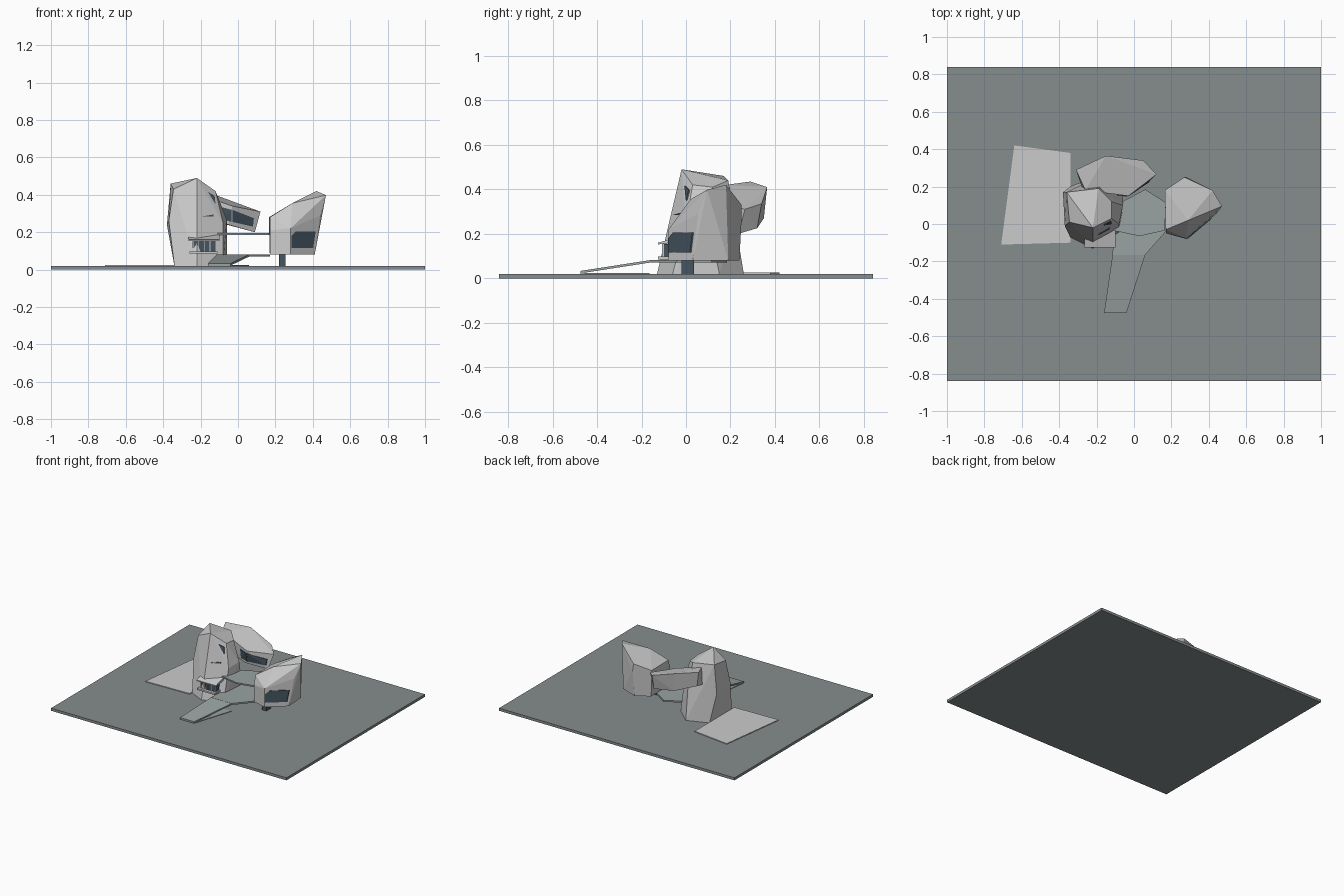
import bpy, bmesh
from math import radians
from mathutils import Vector
from mathutils.bvhtree import BVHTree


def material(name, rgb):
    m = bpy.data.materials.new(name)
    m.diffuse_color = (*rgb, 1)
    return m


SLAB = material("ground_grey", (0.24, 0.27, 0.27))
DECK = material("deck_grey", (0.32, 0.36, 0.36))
PALE = material("pale_stone", (0.55, 0.58, 0.58))
SHELL = material("shell_grey", (0.55, 0.55, 0.55))
GLASS = material("dark_glass", (0.06, 0.09, 0.12))


def hull(name, pts, mat):
    """Faceted solid around a set of corner points."""
    bm = bmesh.new()
    for p in pts:
        bm.verts.new(p)
    r = bmesh.ops.convex_hull(bm, input=bm.verts[:])
    inside = [v for v in bm.verts if not v.link_faces]
    bmesh.ops.delete(bm, geom=inside, context='VERTS')
    bmesh.ops.dissolve_limit(bm, angle_limit=radians(4), verts=bm.verts[:], edges=bm.edges[:])
    bmesh.ops.recalc_face_normals(bm, faces=bm.faces[:])
    me = bpy.data.meshes.new(name)
    bm.to_mesh(me)
    bm.free()
    ob = bpy.data.objects.new(name, me)
    bpy.context.collection.objects.link(ob)
    me.materials.append(mat)
    return ob


def plate(name, outline, z0, z1, mat):
    return hull(name, [(x, y, z) for x, y in outline for z in (z0, z1)], mat)


def box(name, x, y, z, mat):
    return hull(name, [(a, b, c) for a in x for b in y for c in z], mat)


def front_panel(name, target, xz, mat=GLASS):
    """Thin panel laid on the front of a solid, outlined in the front view."""
    bm = bmesh.new()
    bm.from_mesh(target.data)
    tree = BVHTree.FromBMesh(bm)
    bm.free()
    pts = []
    for x, z in xz:
        hit = tree.ray_cast(Vector((x, -2, z)), Vector((0, 1, 0)))[0]
        if hit:
            pts += [(x, hit.y - 0.006, z), (x, hit.y + 0.006, z)]
    return hull(name, pts, mat)


# Site slab, paved patch and ramp landing
box("ground_slab", (-1, 1), (-0.84, 0.84), (0, 0.02), SLAB)
plate("paved_patch", [(-0.64, 0.42), (-0.34, 0.38), (-0.34, -0.10), (-0.71, -0.11)],
      0.019, 0.026, PALE)
ramp_plan = [(-0.115, -0.165), (0.06, -0.165), (-0.04, -0.475), (-0.16, -0.475)]
plate("ramp_landing", ramp_plan, 0.019, 0.024, DECK)

# Raised deck, its ramp and its open canopy
plate("deck", [(-0.115, -0.165), (0.06, -0.165), (0.17, -0.04), (0.17, 0.115),
               (0.06, 0.185), (-0.1, 0.1)], 0.07, 0.082, DECK)
hull("ramp", [(x, y, z + d) for (x, y), z in zip(ramp_plan, (0.07, 0.07, 0.022, 0.022))
              for d in (0, 0.011)], DECK)
plate("canopy", [(-0.11, -0.035), (0.03, -0.065), (0.165, -0.035), (0.17, 0.115),
                 (0.06, 0.185), (-0.1, 0.1)], 0.185, 0.196, DECK)

# Left tower
tower = hull("tower", [
    (-0.34, -0.07, 0.02), (-0.37, -0.01, 0.26), (-0.345, 0.01, 0.43),
    (-0.22, -0.13, 0.02), (-0.22, -0.09, 0.2), (-0.22, -0.02, 0.49),
    (-0.08, -0.06, 0.02), (-0.08, 0.0, 0.25), (-0.12, 0.03, 0.42),
    (-0.06, 0.15, 0.02), (-0.06, 0.1, 0.27), (-0.12, 0.12, 0.41),
    (-0.18, 0.26, 0.02), (-0.17, 0.22, 0.25), (-0.19, 0.19, 0.44),
    (-0.34, 0.2, 0.02), (-0.38, 0.17, 0.24), (-0.36, 0.17, 0.46)], SHELL)
front_panel("tower_upper_slit", tower, [(-0.16, 0.415), (-0.125, 0.395), (-0.12, 0.35)])
front_panel("tower_lower_slit", tower, [(-0.19, 0.285), (-0.13, 0.295), (-0.13, 0.283)])

# Glazed bay on the front of the tower
box("bay_floor", (-0.26, -0.11), (-0.125, -0.02), (0.085, 0.097), SHELL)
box("bay_glass", (-0.24, -0.12), (-0.102, -0.02), (0.097, 0.155), GLASS)
hull("bay_roof", [(x, y, z) for x in (-0.265, -0.1)
                  for y, z in ((-0.125, 0.152), (-0.125, 0.16), (-0.03, 0.165), (-0.03, 0.188))], SHELL)
for i in range(5):
    x = -0.24 + i * 0.03
    box(f"bay_mullion_{i + 1}", (x - 0.002, x + 0.002), (-0.107, -0.1), (0.097, 0.156), SHELL)

# Back pod leaning out behind the tower
back_pod = hull("back_pod", [
    (-0.31, 0.29, 0.435), (-0.15, 0.365, 0.41), (0.05, 0.34, 0.335),
    (0.12, 0.265, 0.31), (-0.03, 0.15, 0.34), (-0.26, 0.18, 0.42),
    (-0.28, 0.2, 0.30), (-0.05, 0.16, 0.24), (0.09, 0.235, 0.20),
    (0.05, 0.32, 0.225), (-0.14, 0.35, 0.27), (-0.29, 0.28, 0.32)], SHELL)
front_panel("back_pod_window", back_pod,
            [(-0.03, 0.32), (0.085, 0.275), (0.08, 0.23), (-0.03, 0.255)])
front_panel("back_pod_side_window", back_pod,
            [(-0.09, 0.335), (-0.035, 0.32), (-0.035, 0.255), (-0.085, 0.27)])

# Right pod with flared roof, on a short leg
right_pod = hull("right_pod", [
    (0.17, -0.05, 0.08), (0.28, -0.08, 0.08), (0.41, 0.03, 0.08),
    (0.40, 0.19, 0.08), (0.27, 0.24, 0.08), (0.17, 0.18, 0.08),
    (0.17, -0.05, 0.21), (0.28, -0.078, 0.22), (0.44, 0.055, 0.29),
    (0.28, 0.25, 0.27), (0.17, 0.18, 0.22),
    (0.17, -0.03, 0.28), (0.29, 0.02, 0.355), (0.47, 0.095, 0.398),
    (0.42, 0.18, 0.42), (0.27, 0.25, 0.33), (0.165, 0.18, 0.28)], SHELL)
front_panel("right_pod_window", right_pod,
            [(0.285, 0.115), (0.285, 0.18), (0.31, 0.205), (0.415, 0.205), (0.402, 0.115)])
box("pod_leg", (0.22, 0.255), (-0.02, 0.035), (0.019, 0.082), GLASS)
